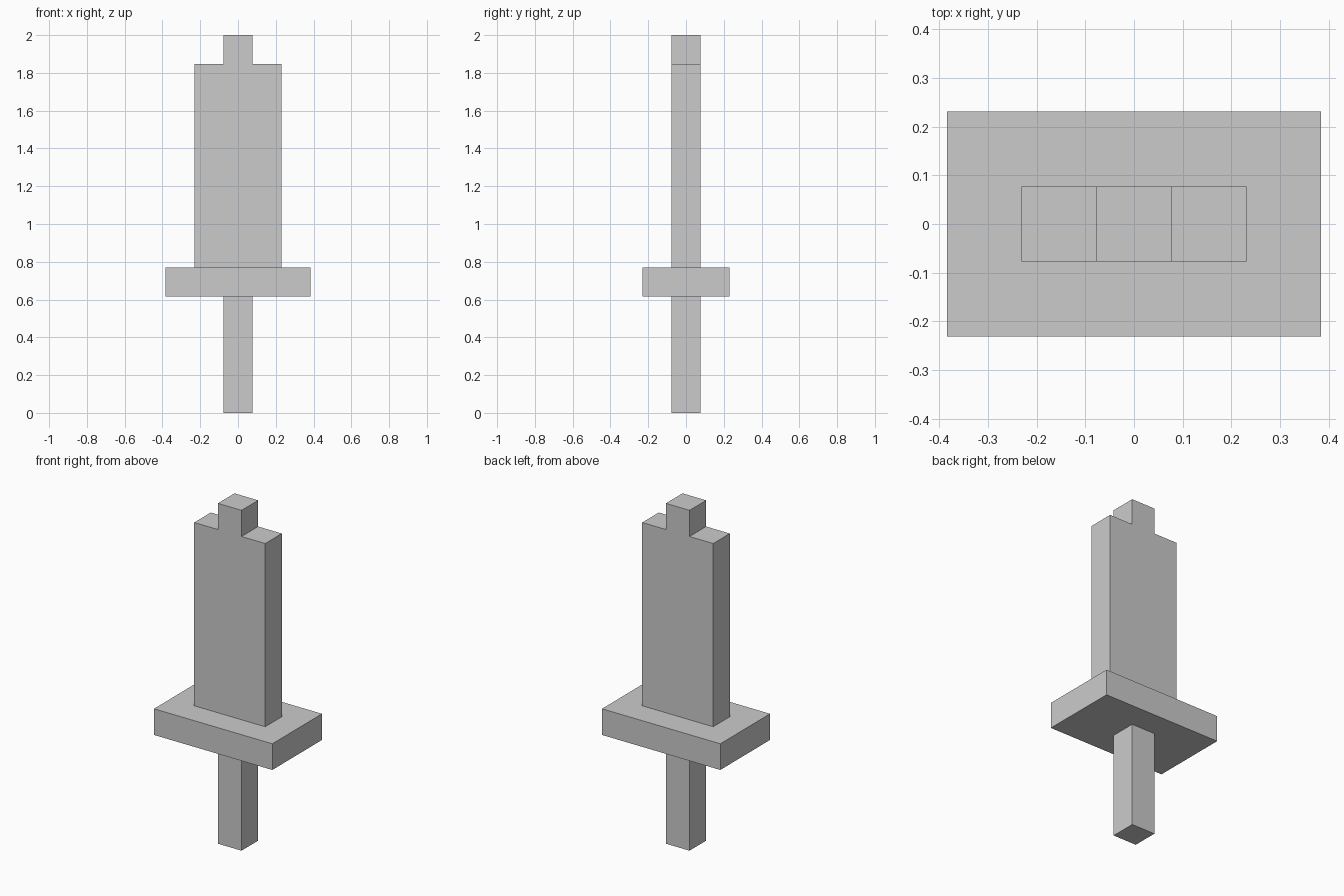
import bpy
import bmesh

if "Cube" in bpy.data.objects:
    bpy.data.objects.remove(bpy.data.objects["Cube"])

U = 2 / 13  # the whole model sits on a grid of 13 blocks in height


def extruded(name, right_half, depth):
    """Mirror a half profile (x, z in blocks) and extrude it along y."""
    outline = right_half + [(-x, z) for x, z in reversed(right_half)]
    bm = bmesh.new()
    face = bm.faces.new([bm.verts.new((x * U, -depth * U / 2, z * U)) for x, z in outline])
    result = bmesh.ops.extrude_face_region(bm, geom=[face])
    moved = [v for v in result["geom"] if isinstance(v, bmesh.types.BMVert)]
    bmesh.ops.translate(bm, verts=moved, vec=(0, depth * U, 0))
    bmesh.ops.recalc_face_normals(bm, faces=bm.faces)
    mesh = bpy.data.meshes.new(name)
    bm.to_mesh(mesh)
    bm.free()
    obj = bpy.data.objects.new(name, mesh)
    bpy.context.collection.objects.link(obj)
    return obj


# Grip below the guard
extruded("handle", [(0.5, 0), (0.5, 4)], 1)

# Wide flat crossguard
extruded("guard", [(2.5, 4), (2.5, 5)], 3)

# Blade with a stepped tip
extruded("blade", [(1.5, 5), (1.5, 12), (0.5, 12), (0.5, 13)], 1)
